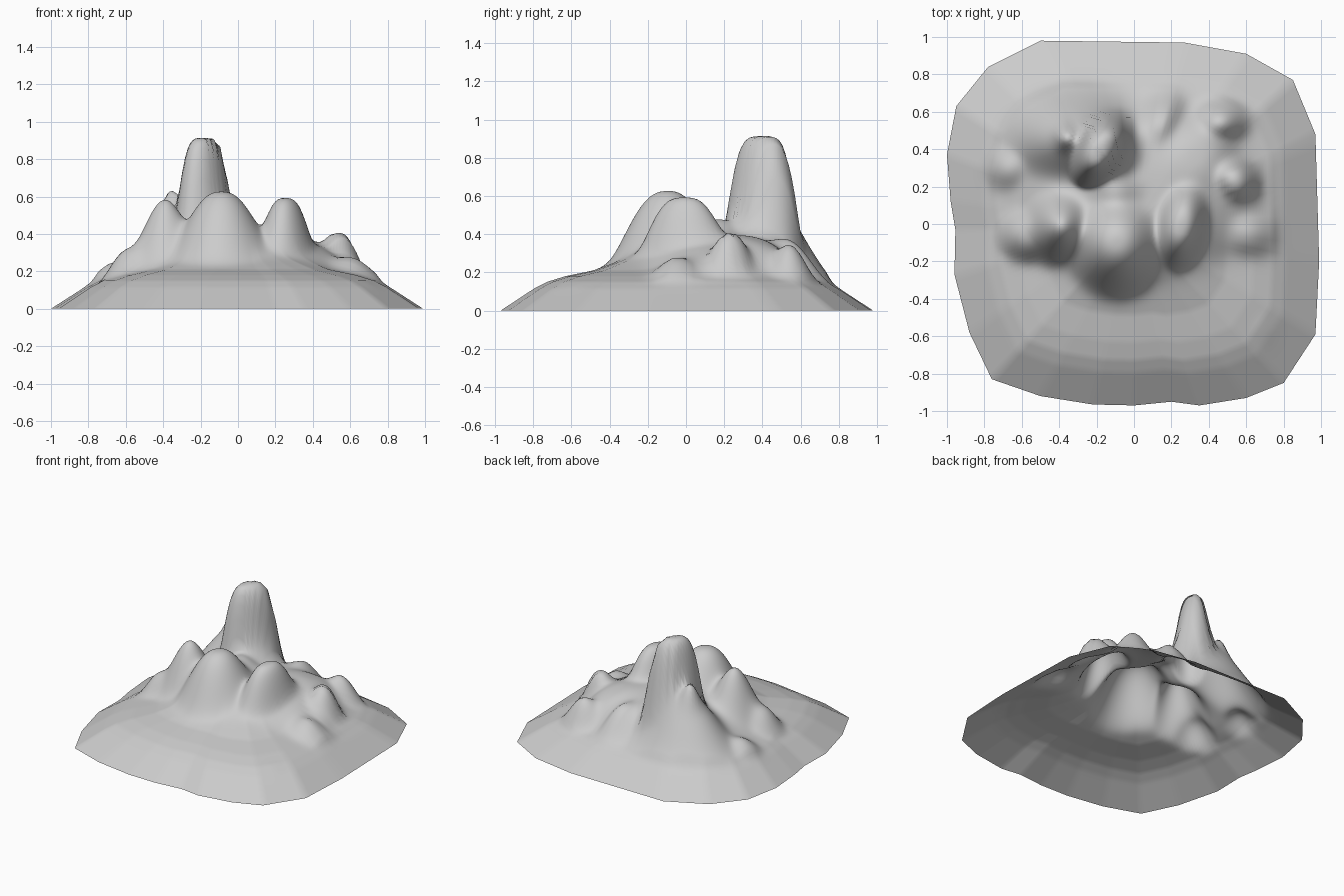
import bpy
import bmesh
import math
from mathutils import Vector

if "Cube" in bpy.data.objects:
    bpy.data.objects.remove(bpy.data.objects["Cube"], do_unlink=True)

# Footprint of the island, counter-clockwise
OUTLINE = [(.99, -.2), (.97, .48), (.85, .77), (.6, .91), (.27, .97), (-.5, .98),
           (-.78, .84), (-.95, .63), (-1, .37), (-.98, .12), (-.955, -.03), (-.96, -.27),
           (-.88, -.58), (-.76, -.83), (-.5, -.92), (-.22, -.965), (0, -.97), (.2, -.95),
           (.35, -.97), (.6, -.93), (.8, -.85), (.97, -.59)]

# Low slope: relative distance from the centre, and height
SLOPE = [(0, .36), (.3, .28), (.5, .21), (.65, .18), (.75, .15), (.82, .115), (1, 0)]


def hill(x, y, height, long, wide, turn=0, steep=2):
    """Return a height function for one rounded hill."""
    c, s = math.cos(math.radians(turn)), math.sin(math.radians(turn))

    def height_at(px, py):
        dx, dy = px - x, py - y
        d = math.hypot((dx * c + dy * s) / long, (dy * c - dx * s) / wide)
        return height * math.exp(-d ** steep)
    return height_at


HILLS = [
    # broad massif under all peaks, and the saddle behind the front range
    hill(.02, .15, .38, .68, .52, steep=4),
    hill(-.1, .18, .44, .24, .2),
    # tall rock tower, its foot, skirt and west shoulder
    hill(-.18, .4, .9, .225, .136, turn=60, steep=4.5),
    hill(-.17, .4, .57, .24, .24, steep=3),
    hill(-.3, .45, .55, .36, .28),
    hill(-.36, .46, .58, .11, .13),
    # front range: west, middle and east peaks
    hill(-.39, -.01, .58, .2, .22),
    hill(-.09, -.1, .62, .28, .3, steep=2.5),
    hill(.255, -.01, .585, .26, .16, turn=78, steep=3),
    # east and back hills with the shelf between them
    hill(.33, .36, .33, .27, .28, steep=3),
    hill(.54, .23, .4, .14, .16, turn=50, steep=2.5),
    hill(.46, .54, .34, .18, .15),
    hill(.14, .53, .36, .22, .16, turn=70),
    hill(.6, -.05, .27, .22, .18),
    # west spurs
    hill(-.56, -.06, .32, .18, .18, steep=2.5),
    hill(-.66, .3, .24, .18, .18),
    # low front knoll
    hill(.7, -.58, .12, .14, .18),
]


def slope_height(t):
    for (t0, z0), (t1, z1) in zip(SLOPE, SLOPE[1:]):
        if t <= t1:
            return z0 + (z1 - z0) * (t - t0) / (t1 - t0)
    return 0


def ground_height(x, y, t):
    """Blend the slope with all hills softly; hills fade out at the shore."""
    fade = min(1, (1 - t) * 4)
    total = slope_height(t) ** 6 + sum((h(x, y) * fade) ** 6 for h in HILLS)
    return total ** (1 / 6)


# Shore points, with each straight edge split up
SPLIT, RINGS = 8, 60
shore = []
for a, b in zip(OUTLINE, OUTLINE[1:] + OUTLINE[:1]):
    shore += [Vector(a).lerp(Vector(b), i / SPLIT) for i in range(SPLIT)]

# Terrain sheet, ring by ring from the centre outward
bm = bmesh.new()
centre = bm.verts.new((0, 0, ground_height(0, 0, 0)))
rings = []
for k in range(1, RINGS + 1):
    t = k / RINGS
    rings.append([bm.verts.new((p.x * t, p.y * t, ground_height(p.x * t, p.y * t, t)))
                  for p in shore])

count = len(shore)
for i in range(count):
    j = (i + 1) % count
    bm.faces.new((centre, rings[0][i], rings[0][j]))
    for inner, outer in zip(rings, rings[1:]):
        bm.faces.new((inner[i], outer[i], outer[j], inner[j]))
for face in bm.faces:
    face.smooth = True

mesh = bpy.data.meshes.new("mountain_terrain")
bm.to_mesh(mesh)
bm.free()
terrain = bpy.data.objects.new("mountain_terrain", mesh)
bpy.context.collection.objects.link(terrain)

# Plain grey stone
stone = bpy.data.materials.new("grey_stone")
stone.use_nodes = True
colour = (.6, .6, .6, 1)
stone.diffuse_color = colour
stone.node_tree.nodes["Principled BSDF"].inputs["Base Color"].default_value = colour
mesh.materials.append(stone)
